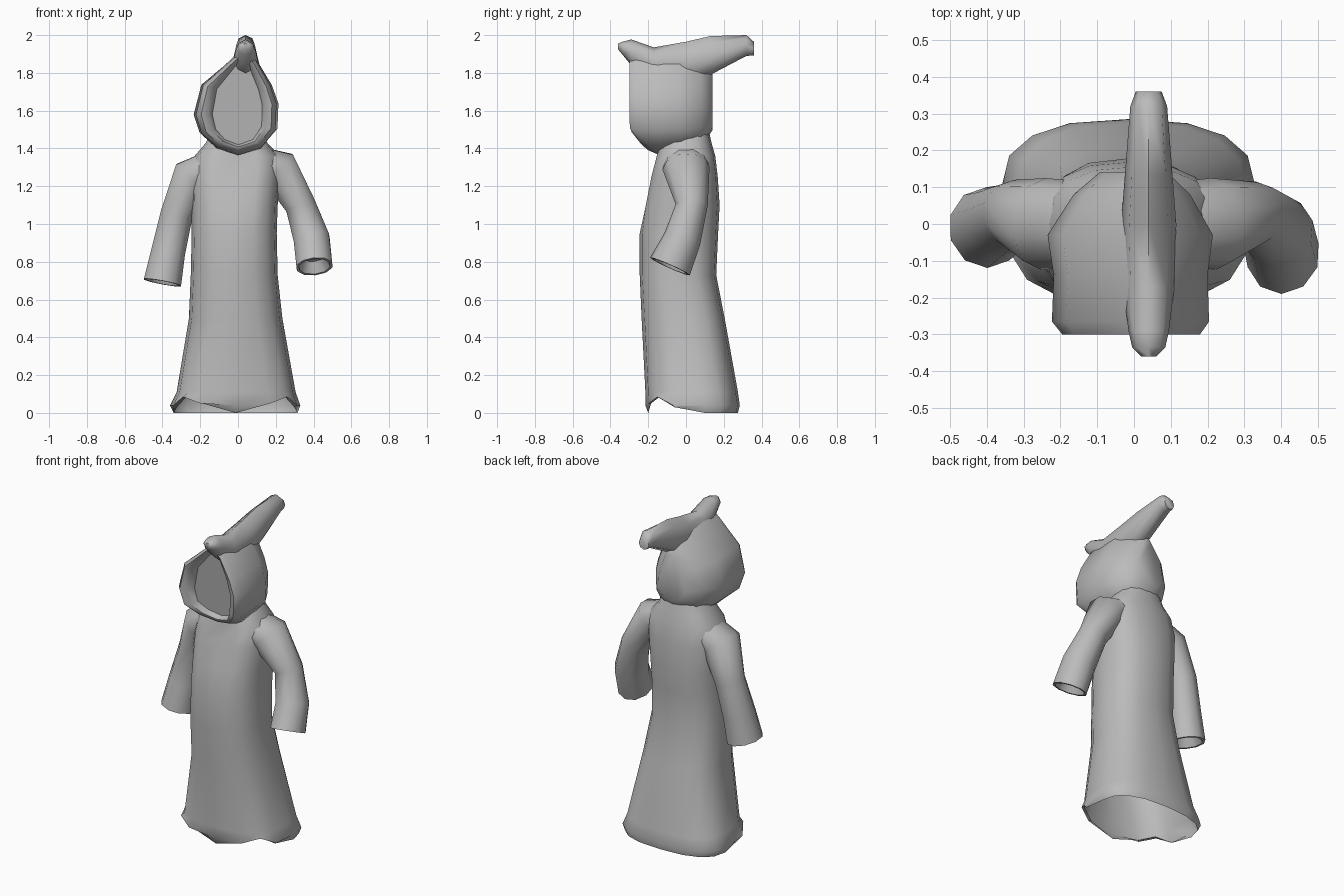
import bpy, math
from mathutils import Vector

if "Cube" in bpy.data.objects:
    bpy.data.objects.remove(bpy.data.objects["Cube"])

cloth = bpy.data.materials.new("grey_cloth")
cloth.diffuse_color = (0.5, 0.5, 0.5, 1)
cloth.use_nodes = True
cloth.node_tree.nodes["Principled BSDF"].inputs["Base Color"].default_value = cloth.diffuse_color


def loft(name, rings, cap_start=False, cap_end=False, angle=60):
    """Skin a list of equal-length point rings."""
    n = len(rings[0])
    verts = [tuple(p) for r in rings for p in r]
    faces = [(k * n + i, k * n + (i + 1) % n, (k + 1) * n + (i + 1) % n, (k + 1) * n + i)
             for k in range(len(rings) - 1) for i in range(n)]
    if cap_start:
        faces.append(tuple(reversed(range(n))))
    if cap_end:
        faces.append(tuple(range(len(verts) - n, len(verts))))
    mesh = bpy.data.meshes.new(name)
    mesh.from_pydata(verts, [], faces)
    mesh.materials.append(cloth)
    ob = bpy.data.objects.new(name, mesh)
    bpy.context.collection.objects.link(ob)
    bpy.ops.object.select_all(action='DESELECT')
    ob.select_set(True)
    bpy.context.view_layer.objects.active = ob
    bpy.ops.object.mode_set(mode='EDIT')
    bpy.ops.mesh.select_all(action='SELECT')
    bpy.ops.mesh.normals_make_consistent(inside=False)
    bpy.ops.object.mode_set(mode='OBJECT')
    bpy.ops.object.shade_smooth_by_angle(angle=math.radians(angle))
    return ob


def power(v, e):
    return math.copysign(abs(v) ** e, v)


# Robe: open at the hem, front hem lifted at both corners, fold down the chest
# z, left, right, front, back, widest y, fold depth
ROBE = [(0.0, -.34, .315, -.20, .275, .10, 0), (0.04, -.36, .33, -.215, .285, .10, 0),
        (0.11, -.325, .305, -.215, .275, .08, 0), (0.5, -.26, .235, -.235, .205, .02, 0),
        (0.73, -.25, .21, -.245, .16, -.03, 0), (0.95, -.245, .205, -.245, .17, -.03, 0),
        (1.1, -.245, .21, -.225, .178, -.02, .02), (1.25, -.25, .225, -.195, .168, 0, .05),
        (1.36, -.23, .22, -.165, .155, 0, .05), (1.43, -.17, .155, -.14, .135, 0, .02),
        (1.52, -.13, .12, -.1, .115, 0, 0)]
LIFT = {10: .085, 14: .085, 9: .03, 15: .03, 11: .05, 13: .05}
robe = []
for z, xl, xr, yf, yb, yc, fold in ROBE:
    ring = []
    for i in range(16):
        a = math.tau * i / 16
        e = .65 if z < .2 and i > 8 else .8
        c, s = power(math.cos(a), e), power(math.sin(a), e)
        x = (xl + xr) / 2 + (xr - xl) / 2 * c
        y = yc + ((yb - yc) if s > 0 else (yc - yf)) * s
        if i == 12:
            y += fold
        ring.append((x, y, max(z, LIFT.get(i, 0)) if z < .1 else z))
    robe.append(ring)
loft("robe", robe)


# Sleeves: bent tubes with a recessed cuff opening
def sleeve(name, path):
    pts = [Vector(p[:3]) for p in path]
    rings = []

    def ring(c, d, ru, rv):
        u = Vector((0, 1, 0))
        u = (u - d * u.dot(d)).normalized()
        v = d.cross(u)
        return [c + u * ru * math.cos(math.tau * i / 10) + v * rv * math.sin(math.tau * i / 10)
                for i in range(10)]

    for k, p in enumerate(path):
        d = (pts[min(k + 1, len(pts) - 1)] - pts[max(k - 1, 0)]).normalized()
        rings.append(ring(pts[k], d, p[3], p[4]))
    rings.append(ring(pts[-1], d, p[3] * .85, p[4] * .85))
    rings.append(ring(pts[-1] - d * .06, d, p[3] * .6, p[4] * .6))
    loft(name, rings, True, True)


sleeve("right_sleeve", [(.08, 0, 1.35, .11, .07), (.215, 0, 1.295, .125, .11),
                        (.33, .03, 1.1, .085, .085), (.39, -.02, .92, .10, .10),
                        (.405, -.085, .775, .115, .10)])
sleeve("left_sleeve", [(-.08, 0, 1.35, .11, .07), (-.245, 0, 1.25, .125, .11),
                       (-.325, .03, 1.05, .09, .09), (-.37, .005, .85, .10, .095),
                       (-.40, -.01, .69, .11, .105)])

# Hood: teardrop outline swept from the recessed face panel to the back
OUTLINE = [(.035, 1.93), (.10, 1.87), (.175, 1.74), (.21, 1.64), (.205, 1.5), (.13, 1.41),
           (0, 1.375), (-.12, 1.41), (-.2, 1.48), (-.23, 1.58), (-.19, 1.74), (-.03, 1.88)]
# y, width scale, upper scale, lower scale
HOOD = [(-.235, .6, .84, .78), (-.285, .68, .88, .84), (-.30, .85, .92, .92),
        (-.265, .97, .97, 1), (-.14, .95, 1, 1.05), (-.03, 1.02, .98, .95),
        (.08, .72, .88, .9), (.14, .42, .68, .4)]
hood = []
for y, sx, su, sl in HOOD:
    ring = []
    for x, z in OUTLINE:
        z2 = 1.58 + (z - 1.58) * (su if z > 1.58 else sl)
        back = .10 * min(1, max(0, (1.52 - z2) / .13)) ** 1.6 if y < -.2 else 0
        ring.append((.005 + (x - .005) * sx, y + back, z2))
    hood.append(ring)
loft("hood", hood, True, True)

# Crest: small point over the face running back into the hood's tail
# y, centre z, half width, half height above, half height below
CREST = [(-.36, 1.94, .02, .015, .015), (-.335, 1.935, .045, .03, .04),
         (-.29, 1.91, .055, .067, .07), (-.17, 1.84, .07, .095, .09),
         (0, 1.84, .075, .125, .10), (.13, 1.87, .065, .125, .08),
         (.32, 1.945, .05, .055, .055), (.36, 1.928, .035, .036, .036)]
loft("hood_tail", [[(.04 + rx * math.cos(math.tau * i / 8), y,
                     zc + (up if i < 4 else down) * math.sin(math.tau * i / 8))
                    for i in range(8)] for y, zc, rx, up, down in CREST], True, True)
